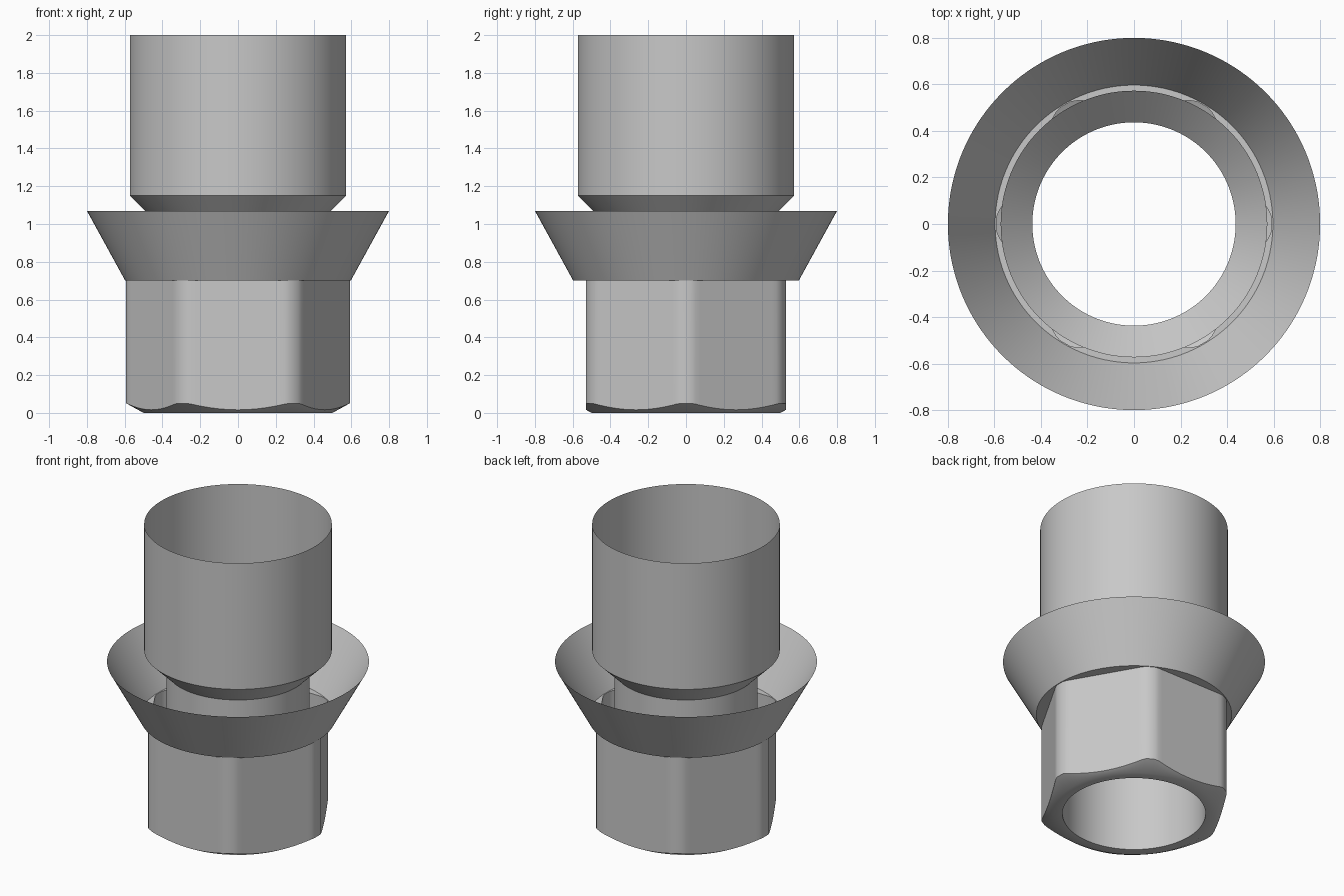
import bpy
import bmesh
import math

cube = bpy.data.objects.get("Cube")
if cube:
    bpy.data.objects.remove(cube, do_unlink=True)

SEGMENTS = 144
BORE = 0.437       # radius of the through hole
FLAT = 0.53        # centre to flat of the hexagon
CORNER = 0.592     # radius the hexagon corners are turned down to
FACE = 0.5         # radius of the flat bottom face
SEAT = 0.7         # height where nut and collar meet
SEAT_RADIUS = 0.597

steel = bpy.data.materials.new("grey steel")
steel.use_nodes = True
colour = (0.58, 0.58, 0.58, 1)
steel.diffuse_color = colour
steel.node_tree.nodes["Principled BSDF"].inputs["Base Color"].default_value = colour


def circle(radius, z):
    """Ring rule: constant radius and height."""
    return lambda angle: (radius, z)


def hex_radius(angle):
    """Hexagon with flats at front and back and turned corners."""
    sector = math.radians(60)
    off_centre = angle % sector - sector / 2
    return min(FLAT / math.cos(off_centre), CORNER)


def chamfer_edge(angle):
    """Where the conical chamfer cuts the hexagon sides."""
    r = hex_radius(angle)
    return r, (r - FACE) * 0.55


def hex_top(angle):
    return hex_radius(angle), SEAT


def loft(name, rings):
    """Join successive rings into one open shell."""
    bm = bmesh.new()
    loops = []
    for rule in rings:
        loop = []
        for i in range(SEGMENTS):
            angle = math.tau * i / SEGMENTS
            r, z = rule(angle)
            loop.append(bm.verts.new((r * math.cos(angle), r * math.sin(angle), z)))
        loops.append(loop)
    for low, high in zip(loops, loops[1:]):
        for i in range(SEGMENTS):
            j = (i + 1) % SEGMENTS
            bm.faces.new((low[i], low[j], high[j], high[i]))
    mesh = bpy.data.meshes.new(name)
    bm.to_mesh(mesh)
    bm.free()
    mesh.materials.append(steel)
    obj = bpy.data.objects.new(name, mesh)
    bpy.context.collection.objects.link(obj)
    bpy.ops.object.select_all(action="DESELECT")
    obj.select_set(True)
    bpy.context.view_layer.objects.active = obj
    bpy.ops.object.shade_smooth_by_angle(angle=math.radians(32))
    return obj


# Thin tube: narrow bore, sloped neck, wide sleeve open at the top
loft("tube", [circle(BORE, 0), circle(BORE, 1.015),
              circle(0.573, 1.15), circle(0.573, 2)])

# Hollow hexagon nut: bottom face, chamfer, sides and the ledge under the collar
loft("hex_nut", [circle(BORE, 0), circle(FACE, 0), chamfer_edge,
                 hex_top, circle(SEAT_RADIUS, SEAT)])

# Flared collar, open at the top
loft("flared_collar", [circle(SEAT_RADIUS, SEAT), circle(0.8, 1.07)])
